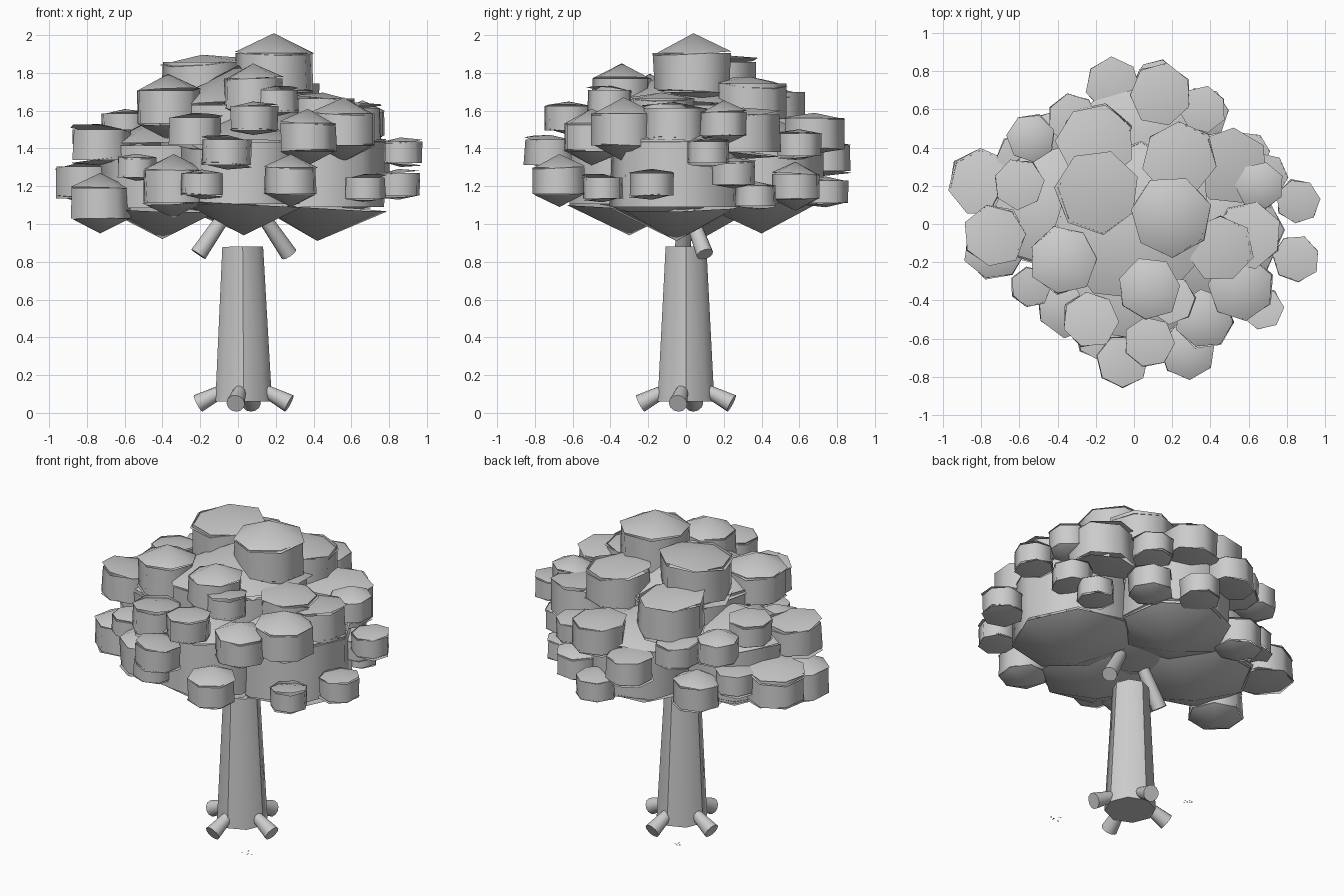
import bpy, bmesh, math, random
from mathutils import Matrix, Vector

if "Cube" in bpy.data.objects:
    bpy.data.objects.remove(bpy.data.objects["Cube"])

random.seed(4)
SIDES = 7


def finish(bm, name, smooth=True):
    me = bpy.data.meshes.new(name)
    bmesh.ops.recalc_face_normals(bm, faces=bm.faces)
    for f in bm.faces:
        f.smooth = smooth
    bm.to_mesh(me)
    bm.free()
    ob = bpy.data.objects.new(name, me)
    bpy.context.collection.objects.link(ob)
    return ob


def add_clump(bm, x, y, z, r, peak=1.0, jitter=0.04):
    """Seven-sided drum with loose, slightly overhanging cone caps."""
    turn = random.uniform(0, math.tau)
    centre = Vector((x, y, z))

    def ring(rad, h, tilt=(0, 0)):
        out = []
        for i in range(SIDES):
            a = turn + math.tau * i / SIDES
            k = rad * (1 + random.uniform(-jitter, jitter))
            p = Vector((k * math.cos(a), k * math.sin(a), h))
            p.z += p.x * tilt[0] + p.y * tilt[1]
            out.append(bm.verts.new(centre + p))
        return out

    low, high = ring(r, -0.5 * r), ring(r, 0.5 * r)
    for i in range(SIDES):
        j = (i + 1) % SIDES
        bm.faces.new((low[i], low[j], high[j], high[i]))
    for s in (-1, 1):
        t = 0.07 if peak == 1.0 else 0.13
        tilt = (random.uniform(-t, t), random.uniform(-t, t))
        cap = ring(r * 1.03, s * 0.5 * r, tilt)
        tip = bm.verts.new(centre + Vector((0, 0, s * r * peak)))
        for i in range(SIDES):
            bm.faces.new((cap[i], cap[(i + 1) % SIDES], tip))


def clumps(name, pointed, flat=()):
    bm = bmesh.new()
    for c in pointed:
        add_clump(bm, *c)
    for c in flat:
        add_clump(bm, *c, peak=0.68)
    finish(bm, name)


def rod(name, a, b, r1, r2, sides):
    a, b = Vector(a), Vector(b)
    bm = bmesh.new()
    m = Matrix.Translation((a + b) / 2) @ (b - a).to_track_quat('Z', 'Y').to_matrix().to_4x4()
    bmesh.ops.create_cone(bm, cap_ends=True, segments=sides, radius1=r1, radius2=r2,
                          depth=(b - a).length, matrix=m)
    for f in bm.faces:
        if len(f.verts) > 4:
            for e in f.edges:
                e.smooth = False
    return bm


# trunk: eight sides, with hard corners at front, back, left and right
bm = rod("trunk", (.03, 0, .06), (.025, 0, .88), .15, .108, 8)
for e in bm.edges:
    mid = (e.verts[0].co + e.verts[1].co) / 2
    if min(abs(mid.x - .0275), abs(mid.y)) < .01:
        e.smooth = False
finish(bm, "trunk")

# flared roots
for i in range(4):
    a = math.radians(90 * i - 10)
    d = Vector((math.cos(a), math.sin(a), 0))
    c = Vector((.03, 0, 0))
    finish(rod("root", c + d * .09 + Vector((0, 0, .13)),
               c + d * .245 + Vector((0, 0, .05)), .03, .049, 12), f"root_{i + 1}")

# branches under the canopy
finish(rod("b", (-.21, -.02, .84), (-.06, 0, 1.06), .045, .035, 12), "branch_left")
finish(rod("b", (.27, .1, .84), (.12, .02, 1.06), .045, .035, 12), "branch_right")

# large inner foliage masses
clumps("canopy_core", [
    (0, 0, 1.42, .42),
    (.42, -.05, 1.27, .36),
    (-.4, .08, 1.25, .33),
    (.03, -.3, 1.27, .33),
    (.02, .4, 1.27, .32)])

# outer leaf clumps by region
clumps("leaf_clumps_top",
       [(.19, .04, 1.8, .21), (-.37, -.19, 1.62, .175), (.08, -.34, 1.69, .16)],
       [(-.19, .17, 1.75, .215), (.24, .34, 1.65, .19), (-.2, .43, 1.6, .2),
        (.2, -.4, 1.65, .12)])
clumps("leaf_clumps_front",
       [(.28, -.67, 1.23, .14), (.37, -.5, 1.46, .15), (-.34, -.42, 1.2, .17)],
       [(-.23, -.5, 1.49, .145), (-.06, -.72, 1.38, .135), (.08, -.62, 1.56, .13),
        (-.19, -.59, 1.21, .115), (-.54, -.33, 1.3, .105)])
clumps("leaf_clumps_left",
       [(-.73, -.13, 1.11, .16), (-.54, .45, 1.47, .125)],
       [(-.73, -.06, 1.42, .16), (-.8, .22, 1.22, .17), (-.6, .21, 1.52, .13)])
clumps("leaf_clumps_right",
       [(.56, -.33, 1.5, .17), (.66, .2, 1.53, .125)],
       [(.6, -.06, 1.53, .17), (.45, -.13, 1.58, .17), (.85, -.18, 1.21, .12),
        (.86, .12, 1.38, .115), (.67, -.44, 1.19, .11), (.5, .3, 1.48, .2),
        (.68, .25, 1.27, .12), (.6, .37, 1.15, .11)])
clumps("leaf_clumps_back",
       [(-.4, .46, 1.16, .14), (.36, .58, 1.2, .13)],
       [(.14, .68, 1.48, .16), (-.11, .73, 1.35, .14), (.36, .6, 1.42, .12),
        (-.32, .55, 1.43, .13), (.12, .74, 1.17, .12), (-.6, .35, 1.25, .12)])

# small fallen leaf flakes around the base
bm = bmesh.new()
for cx, cy in ((.32, -.33), (-.17, .3)):
    for _ in range(6):
        p = (cx + random.uniform(-.045, .045), cy + random.uniform(-.03, .03), .05)
        bmesh.ops.create_circle(bm, cap_ends=True, segments=4, radius=.006,
                                matrix=Matrix.Translation(p))
finish(bm, "fallen_leaves", False)
